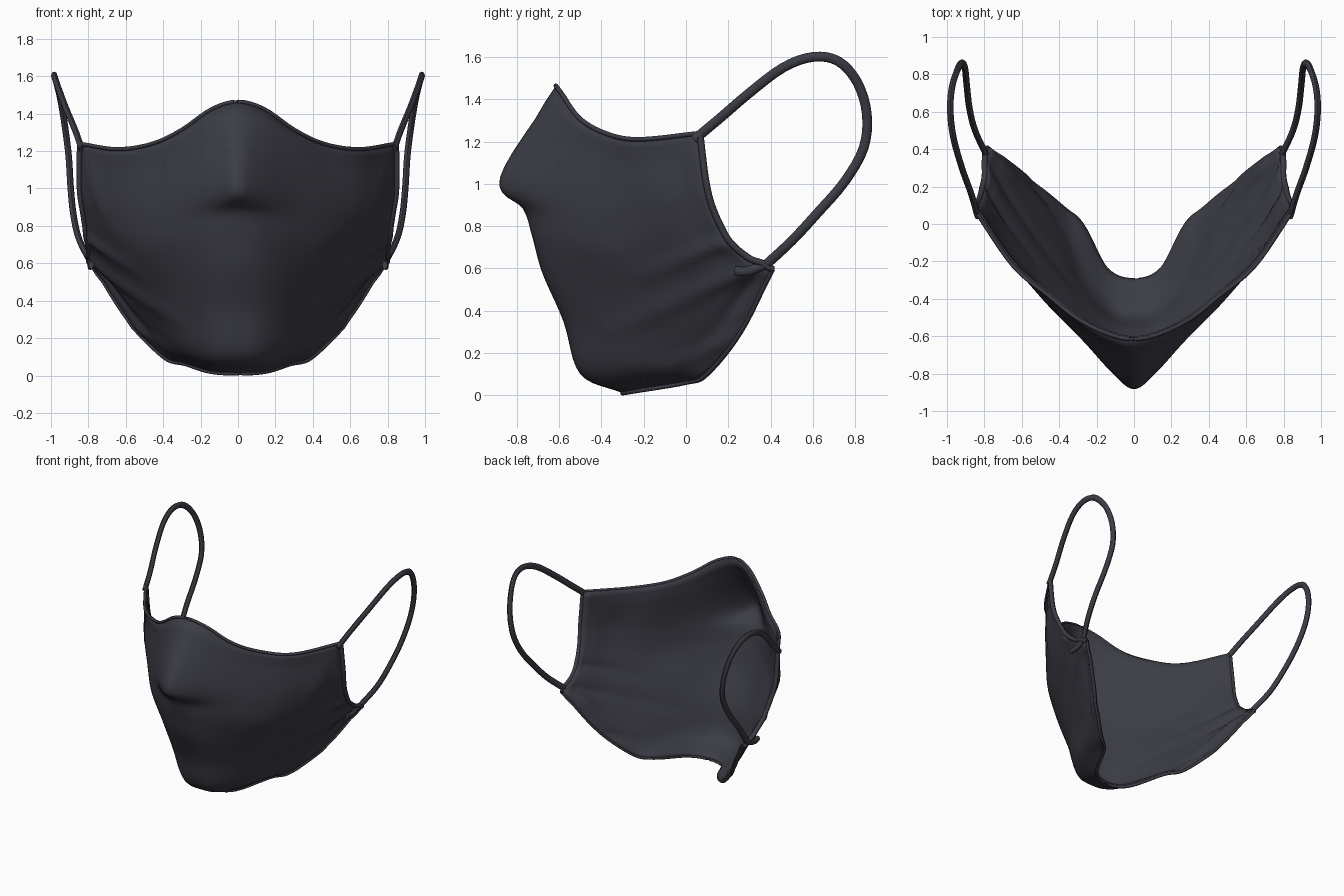
import bpy
import bmesh
import math
from mathutils import Vector

default_cube = bpy.data.objects.get("Cube")
if default_cube:
    bpy.data.objects.remove(default_cube, do_unlink=True)

# One dark cloth colour for every part
CLOTH_COLOUR = (0.045, 0.045, 0.06, 1)
cloth = bpy.data.materials.new("charcoal_cloth")
cloth.use_nodes = True
cloth.diffuse_color = CLOTH_COLOUR
shader = cloth.node_tree.nodes["Principled BSDF"]
shader.inputs["Base Color"].default_value = CLOTH_COLOUR
shader.inputs["Roughness"].default_value = 0.9


def spline(points, steps):
    """Smooth path through all the given points."""
    points = [Vector(p) for p in points]
    padded = [points[0] * 2 - points[1]] + points + [points[-1] * 2 - points[-2]]
    path = []
    for before, start, end, after in zip(padded, padded[1:], padded[2:], padded[3:]):
        for step in range(steps):
            t = step / steps
            path.append(0.5 * (2 * start + (end - before) * t
                               + (2 * before - 5 * start + 4 * end - after) * t ** 2
                               + (3 * start - before - 3 * end + after) * t ** 3))
    return path + [points[-1]]


def mirrored(point):
    return Vector((-point[0], point[1], point[2]))


def finish(obj, angle=50):
    """Give a part its cloth and smooth shading."""
    obj.data.materials.clear()
    obj.data.materials.append(cloth)
    bpy.ops.object.select_all(action="DESELECT")
    obj.select_set(True)
    bpy.context.view_layer.objects.active = obj
    bpy.ops.object.shade_smooth_by_angle(angle=math.radians(angle))


def cord(name, path, radius, flat=1.0, closed=False):
    """Sweep an oval section along a path."""
    sides = 8
    bm = bmesh.new()
    rings = []
    for i, centre in enumerate(path):
        ahead = path[min(i + 1, len(path) - 1)]
        behind = path[max(i - 1, 0)]
        tangent = (ahead - behind).normalized()
        across = tangent.cross(Vector((1, 0, 0))).normalized()
        outward = across.cross(tangent).normalized()
        ring = []
        for side in range(sides):
            angle = math.tau * side / sides
            offset = across * math.cos(angle) + outward * math.sin(angle) * flat
            ring.append(bm.verts.new(centre + offset * radius))
        rings.append(ring)
    for first, second in zip(rings, rings[1:]):
        for side in range(sides):
            after = (side + 1) % sides
            bm.faces.new((first[side], first[after], second[after], second[side]))
    bm.faces.new(rings[0])
    bm.faces.new(rings[-1])
    bmesh.ops.recalc_face_normals(bm, faces=bm.faces[:])
    mesh = bpy.data.meshes.new(name)
    bm.to_mesh(mesh)
    bm.free()
    obj = bpy.data.objects.new(name, mesh)
    bpy.context.collection.objects.link(obj)
    finish(obj)
    return obj


# Half rows of the cloth, from the centre line to the ear edge, top to chin
half_rows = [
    [(0, -.61, 1.46), (.14, -.58, 1.42), (.3, -.5, 1.31), (.45, -.38, 1.24), (.64, -.22, 1.21), (.84, .07, 1.24)],
    [(0, -.88, 1.03), (.11, -.8, 1.02), (.29, -.6, 1), (.5, -.38, .98), (.7, -.16, .97), (.84, .1, 1)],
    [(0, -.77, .88), (.12, -.73, .86), (.29, -.6, .83), (.5, -.39, .82), (.7, -.12, .83), (.82, .14, .86)],
    [(0, -.73, .76), (.13, -.7, .74), (.3, -.57, .7), (.5, -.36, .68), (.69, -.05, .71), (.8, .21, .73)],
    [(0, -.68, .58), (.14, -.64, .56), (.3, -.5, .53), (.48, -.28, .53), (.67, .05, .58), (.79, .29, .66)],
    [(0, -.58, .35), (.15, -.54, .34), (.31, -.38, .32), (.47, -.14, .36), (.63, .14, .45), (.79, .36, .63)],
    [(0, -.5, .1), (.14, -.46, .1), (.29, -.28, .13), (.42, -.03, .2), (.6, .2, .36), (.79, .39, .61)],
    [(0, -.3, .01), (.15, -.24, .02), (.28, 0, .06), (.4, .1, .1), (.59, .26, .3), (.78, .41, .6)],
]
STEPS = 6
rows = [spline([mirrored(p) for p in reversed(row[1:])] + row, STEPS) for row in half_rows]
columns = [spline(column, STEPS) for column in zip(*rows)]

# Folds in the cloth: start and end seen from the side, height, width
folds = [
    ((.0, 1.14), (-.16, .74), .018, .03),
    ((.16, .72), (-.2, .56), .022, .035),
    ((.3, .6), (-.35, .3), .022, .04),
    ((.3, .52), (.06, .2), -.02, .03),
    ((.2, .26), (-.1, .13), .015, .03),
]


def fold_height(point):
    total = 0
    spot = Vector((point.y, point.z))
    for start, end, height, width in folds:
        start, end = Vector(start), Vector(end)
        line = end - start
        t = max(0, min(1, (spot - start).dot(line) / line.length_squared))
        distance = (spot - start - line * t).length
        total += height * (1 - 0.6 * t) * math.exp(-(distance / width) ** 2)
    return total


# Cloth shell, with folds and a raised hem on the top and ear edges
bm = bmesh.new()
grid = [[bm.verts.new(p) for p in column] for column in columns]
for left, right in zip(grid, grid[1:]):
    for i in range(len(left) - 1):
        bm.faces.new((left[i], left[i + 1], right[i + 1], right[i]))
bm.normal_update()
shifts = {}
last = len(grid) - 1
for c, column in enumerate(grid):
    for r, vert in enumerate(column):
        side_fade = min(1, abs(vert.co.x) / 0.3)
        lift = fold_height(vert.co) * side_fade
        if r <= 1 or min(c, last - c) <= 1:
            lift += 0.007
        shifts[vert] = vert.normal * lift
for vert, shift in shifts.items():
    vert.co += shift
edge_paths = {
    "top_hem": [column[0].co.copy() for column in grid],
    "chin_hem": [column[-1].co.copy() for column in grid],
    "right_ear_hem": [v.co.copy() for v in grid[0]],
    "left_ear_hem": [v.co.copy() for v in grid[-1]],
}
mesh = bpy.data.meshes.new("cloth_shell")
bm.to_mesh(mesh)
bm.free()
shell = bpy.data.objects.new("cloth_shell", mesh)
bpy.context.collection.objects.link(shell)
thickness = shell.modifiers.new("thickness", "SOLIDIFY")
thickness.thickness = 0.02
thickness.offset = -1
finish(shell)

# Rolled hems around the border
for name, path in edge_paths.items():
    cord(name, path, 0.016 if "ear" in name else 0.011)

# Elastic ear loops and the stitched tabs at their lower ends
loop_points = [
    (.835, .04, 1.21), (.87, .16, 1.31), (.92, .3, 1.43), (.965, .46, 1.55), (.982, .6, 1.6),
    (.975, .72, 1.58), (.95, .81, 1.48), (.925, .855, 1.33), (.905, .84, 1.17),
    (.895, .75, 1.01), (.88, .62, .86), (.85, .5, .73), (.79, .37, .61),
]
tab_path = [(.785, .23, .59), (.79, .28, .585), (.79, .33, .6), (.795, .38, .62)]
for side, place in (("left", Vector), ("right", mirrored)):
    cord(side + "_ear_loop", spline([place(p) for p in loop_points], 4), 0.023, 0.75)
    cord(side + "_loop_tab", spline([place(p) for p in tab_path], 3), 0.022, 0.7)
